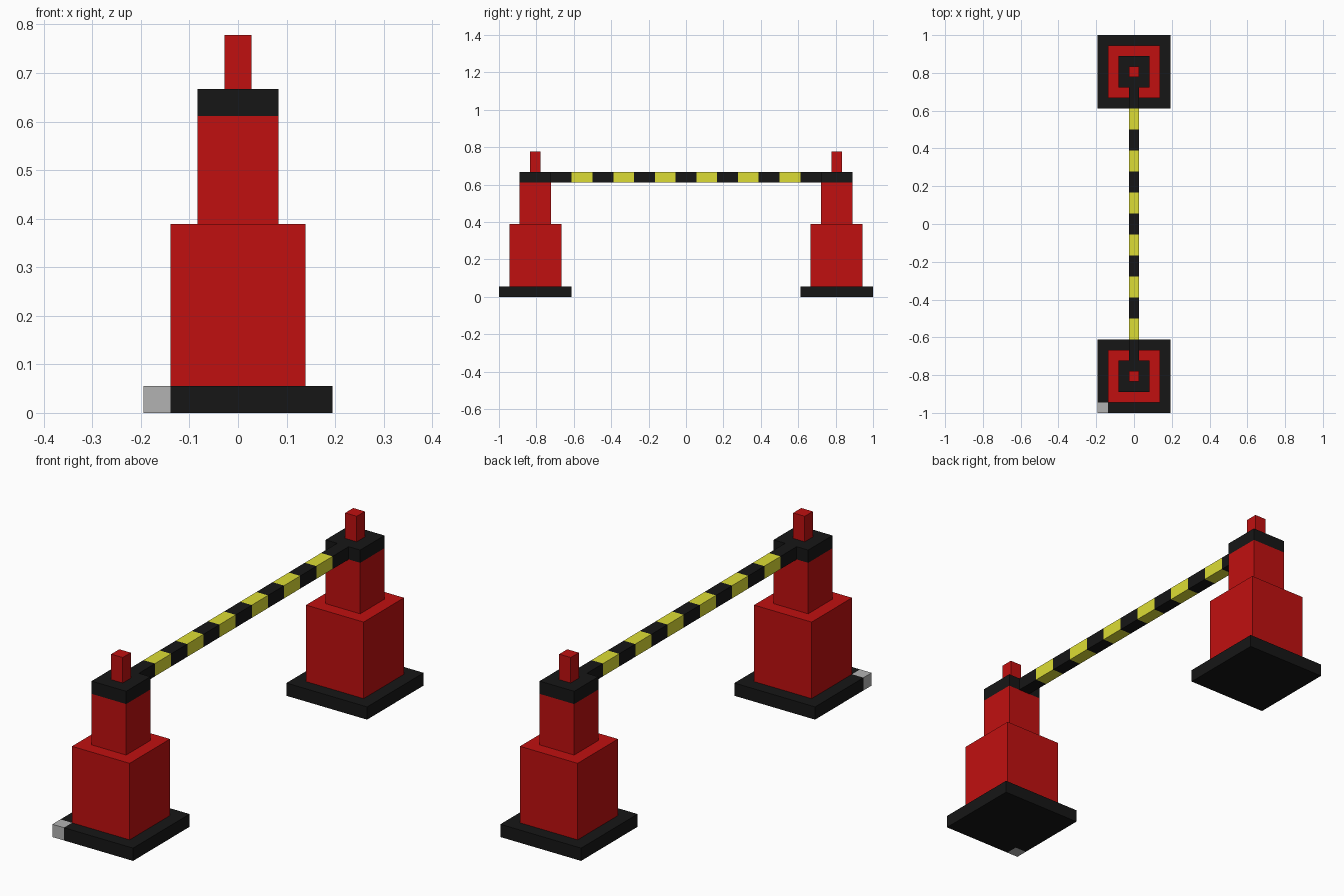
import bpy, bmesh
from mathutils import Matrix, Vector

if "Cube" in bpy.data.objects:
    bpy.data.objects.remove(bpy.data.objects["Cube"])

U = 1 / 18          # one block unit; the model is 36 units long
TOWER_Y = 14.5      # tower centre, in units


def material(name, rgb):
    m = bpy.data.materials.new(name)
    m.diffuse_color = (*rgb, 1)
    m.use_nodes = True
    m.node_tree.nodes["Principled BSDF"].inputs["Base Color"].default_value = m.diffuse_color
    return m


RED = material("red", (0.53, 0.005, 0.005))
BLACK = material("black", (0.008, 0.008, 0.008))
YELLOW = material("yellow", (0.72, 0.72, 0.035))
GREY = material("light_grey", (0.45, 0.45, 0.45))


def finish(name, bm, mat):
    bmesh.ops.recalc_face_normals(bm, faces=bm.faces)
    mesh = bpy.data.meshes.new(name)
    bm.to_mesh(mesh)
    bm.free()
    mesh.materials.append(mat)
    obj = bpy.data.objects.new(name, mesh)
    bpy.context.collection.objects.link(obj)
    return obj


def box(name, centre, size, mat):
    """Box given in block units."""
    bm = bmesh.new()
    bmesh.ops.create_cube(bm, size=1, matrix=Matrix.Translation(Vector(centre) * U)
                          @ Matrix.Diagonal((*(Vector(size) * U), 1)))
    return finish(name, bm, mat)


def slab(name, outline, height, mat):
    """Outline in block units, extruded up from the floor."""
    bm = bmesh.new()
    face = bm.faces.new([bm.verts.new((x * U, y * U, 0)) for x, y in outline])
    ext = bmesh.ops.extrude_face_region(bm, geom=[face])
    top = [v for v in ext["geom"] if isinstance(v, bmesh.types.BMVert)]
    bmesh.ops.translate(bm, verts=top, vec=(0, 0, height * U))
    return finish(name, bm, mat)


# Two stepped towers: (part, width, bottom, top, material)
tiers = [("body", 5, 1, 7, RED), ("neck", 3, 7, 11, RED),
         ("collar", 3, 11, 12, BLACK), ("tip", 1, 12, 14, RED)]
for side, y in (("front", -TOWER_Y), ("back", TOWER_Y)):
    for part, w, z0, z1, mat in tiers:
        box(f"{side}_{part}", (0, y, (z0 + z1) / 2), (w, w, z1 - z0), mat)

# Bases: the front one has a notch filled by a grey corner block
box("back_base", (0, TOWER_Y, 0.5), (7, 7, 1), BLACK)
slab("front_base", [(-2.5, -18), (3.5, -18), (3.5, -11), (-3.5, -11),
                    (-3.5, -17), (-2.5, -17)], 1, BLACK)
box("grey_corner", (-3, -17.5, 0.5), (1, 1, 1), GREY)

# Striped barrier bar between the collars
for i in range(13):
    box(f"bar_stripe_{i + 1}", (0, -12 + 2 * i, 11.5), (1, 2, 1),
        YELLOW if i % 2 else BLACK)
